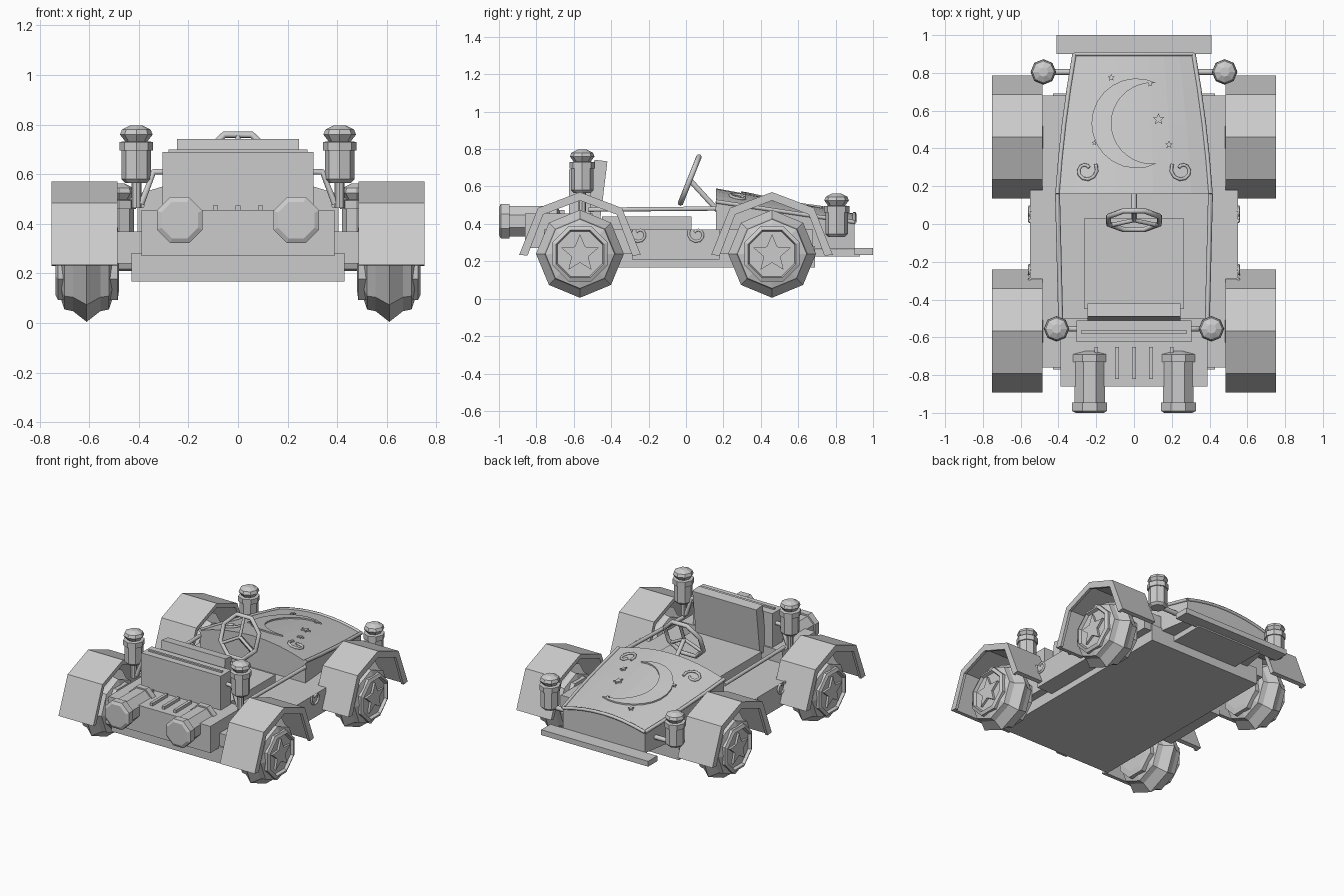
import bpy, bmesh
from math import sin, cos, pi, radians, sqrt
from mathutils import Vector, Matrix

if "Cube" in bpy.data.objects:
    bpy.data.objects.remove(bpy.data.objects["Cube"])


def finish(name, bm):
    bmesh.ops.recalc_face_normals(bm, faces=bm.faces)
    me = bpy.data.meshes.new(name)
    bm.to_mesh(me)
    bm.free()
    ob = bpy.data.objects.new(name, me)
    bpy.context.collection.objects.link(ob)
    return ob


def box(name, x0, x1, y0, y1, z0, z1, tilt=0):
    bm = bmesh.new()
    c = Vector(((x0 + x1) / 2, (y0 + y1) / 2, (z0 + z1) / 2))
    m = Matrix.Translation(c) @ Matrix.Rotation(tilt, 4, 'X') @ \
        Matrix.Diagonal((abs(x1 - x0), y1 - y0, z1 - z0, 1))
    bmesh.ops.create_cube(bm, size=1, matrix=m)
    return finish(name, bm)


def loft(name, loops, close=False):
    """Skin equal-length closed loops; cap the ends unless close joins last to first."""
    bm = bmesh.new()
    rings = [[bm.verts.new(p) for p in lp] for lp in loops]
    n = len(rings[0])
    pairs = list(zip(rings, rings[1:])) + ([(rings[-1], rings[0])] if close else [])
    for a, b in pairs:
        for i in range(n):
            j = (i + 1) % n
            bm.faces.new((a[i], a[j], b[j], b[i]))
    if not close:
        bm.faces.new(rings[0])
        bm.faces.new(rings[-1])
    return finish(name, bm)


def lathe(name, prof, at, axis='z', n=8, phase=0.0):
    """Turn (radius, height) pairs round an axis through 'at'."""
    x, y, z = at
    loops = []
    for r, h in prof:
        lp = []
        for i in range(n):
            a = phase + 2 * pi * i / n
            u, v = r * cos(a), r * sin(a)
            lp.append({'x': (x + h, y + u, z + v), 'y': (x + u, y + h, z + v),
                       'z': (x + u, y + v, z + h)}[axis])
        loops.append(lp)
    return loft(name, loops)


def tube(name, pts, r, cyclic=False):
    cu = bpy.data.curves.new(name, 'CURVE')
    cu.dimensions = '3D'
    cu.bevel_depth = r
    cu.bevel_resolution = 1
    cu.use_fill_caps = True
    sp = cu.splines.new('POLY')
    sp.points.add(len(pts) - 1)
    for p, q in zip(sp.points, pts):
        p.co = (*q, 1)
    sp.use_cyclic_u = cyclic
    ob = bpy.data.objects.new(name, cu)
    bpy.context.collection.objects.link(ob)
    return ob


def star(r, n=5, turn=pi / 2):
    return [((r if i % 2 == 0 else r * .45) * cos(turn + i * pi / n),
             (r if i % 2 == 0 else r * .45) * sin(turn + i * pi / n)) for i in range(2 * n)]


def swirl(r):
    return [(r * (1 - .065 * i) * cos(2.6 + i * .62), r * (1 - .065 * i) * sin(2.6 + i * .62))
            for i in range(11)]


# hood shape: half width, side height and crown height along its length
def hood_w(y):
    t = (y - .16) / .74
    return .405 - .05 * t - .04 * t * t


def hood_z(x, y):
    t = (y - .16) / .74
    side, crown = .52 - .11 * t, .59 - .135 * t
    return crown - (crown - side) * min(1, (x / hood_w(y)) ** 2)


# chassis and body
box("chassis", -.43, .43, -.77, .69, .167, .283)
box("floor", -.4, .4, -.76, .68, .27, .37)
box("rear_body", -.39, .39, -.86, -.5, .27, .455)
box("bulkhead", -.305, .305, -.625, -.51, .37, .69)
box("bulkhead_trim", -.28, .28, -.58, -.565, .68, .7)
box("seat_back", -.245, .245, -.51, -.44, .41, .74, radians(-7))
box("seat_cushion", -.265, .265, -.45, .03, .36, .44)
box("bumper", -.41, .41, .9, 1.0, .235, .272)
box("bumper_mount", -.25, .25, .65, .93, .225, .262)
for i, x in enumerate((-.2, -.09, 0, .09, .2)):
    box("rear_slat", x - .01, x + .01, -.82, -.65, .44, .475)

# hood
loops = []
for k in range(5):
    y = .16 + .74 * k / 4
    w = hood_w(y)
    xs = [w * (1 - i / 4) for i in range(9)]
    loops.append([(x, y, hood_z(x, y)) for x in xs] + [(-w, y, .265), (w, y, .265)])
loft("hood", loops)
front = [(hood_w(.9) * (i / 4 - 1), .9, hood_z(hood_w(.9) * (i / 4 - 1), .9)) for i in range(9)]
tube("hood_front_trim", front, .011)

# crescent on the hood
outer, inner = [], []
for i in range(17):
    s = i / 8 - 1
    a, b = pi - s * radians(116.5), pi - s * radians(83)
    outer.append((.013 + .238 * cos(a), .533 + .238 * sin(a)))
    inner.append((.094 + .214 * cos(b), .533 + .214 * sin(b)))
loft("hood_crescent", [[(*o, hood_z(*o) + .009), (*q, hood_z(*q) + .009),
                        (*q, hood_z(*q) - .01), (*o, hood_z(*o) - .01)]
                       for o, q in zip(outer, inner)])
for cx, cy, r in ((-.12, .775, .02), (.13, .555, .032), (.185, .42, .022),
                  (.085, .74, .015), (-.21, .43, .015)):
    pts = [(cx + u, cy + v) for u, v in star(r)]
    loft("hood_star", [[(x, y, hood_z(x, y) + d) for x, y in pts] for d in (-.01, .009)])

# steering wheel
c = Vector((0, .02, .635))
up = Vector((0, .37, .93)).normalized()
side = Vector((1, 0, 0))
rim = [c + .145 * (cos(a) * side + sin(a) * up) for a in [pi / 8 + i * pi / 4 for i in range(8)]]
tube("steering_rim", rim, .015, True)
for a in (pi / 2, pi * 7 / 6, pi * 11 / 6):
    tube("steering_spoke", [c, c + .14 * (cos(a) * side + sin(a) * up)], .011)
tube("steering_column", [c, (0, .18, .46)], .016)

# axles
for yc in (-.567, .46):
    lathe("axle", [(.03, -.55), (.03, .55)], (0, yc, .24), 'x')

LANTERN = [(.02, -.25), (.02, -.15), (.045, -.15), (.06, -.135), (.06, -.02), (.068, -.02),
           (.068, .015), (.045, .018), (.066, .045), (.058, .065), (.025, .082)]
TIRE = [(.14, -.105), (.185, -.09), (.192, -.055), (.235, 0), (.192, .055), (.185, .09), (.14, .105)]
HUB = [(.12, -.13), (.16, -.125), (.16, .115), (.138, .125), (.13, .105), (.11, .105)]

for s in (-1, 1):
    # side pods and sills
    box("side_pod", s * .38, s * .485, -.76, .68, .24, .37)
    box("sill", s * .4, s * .55, -.29, .18, .21, .37)
    for yc in (.06, -.35 + .1):
        tube("sill_swirl", [(s * .553, yc + u, .345 + v) for u, v in swirl(.05)], .008)
    # cockpit rail
    tube("cockpit_rail", [(s * .405, .16, .482), (s * .388, -.52, .476)], .013)
    # hood edge trim and swirls
    tube("hood_side_trim", [(s * hood_w(y), y, hood_z(hood_w(y), y))
                            for y in (.16, .35, .53, .72, .9)], .012)
    tube("hood_swirl", [(s * (.255 + u), .285 + v, hood_z(.255 + u, .285 + v) + .004)
                        for u, v in swirl(.062)], .009)
    # exhaust drums
    lathe("exhaust", [(.08, -1.0), (.1, -.99), (.1, -.945), (.088, -.945), (.088, -.73),
                      (.098, -.73), (.098, -.69), (.04, -.67), (.04, -.62)],
          (s * .235, 0, .415), 'y', 8, pi / 8)
    # lanterns with struts
    lathe("rear_lantern", LANTERN, (s * .41, -.555, .715))
    tube("rear_lantern_bracket", [(s * .39, -.555, .48), (s * .34, -.555, .61), (s * .29, -.555, .61)], .014)
    lathe("front_lantern", LANTERN[1:], (s * .48, .805, .48))
    tube("front_lantern_bracket", [(s * .48, .805, .345), (s * .32, .805, .345)], .016)

    for yc in (-.567, .46):
        # wheel
        lathe("tire", [(r, h) for r, h in TIRE], (s * .61, yc, .24), 'x', 8, 0)
        lathe("hub", [(r, s * h) for r, h in HUB], (s * .61, yc, .24), 'x', 8, pi / 8)
        loft("hub_star", [[(s * x, yc + u, .24 + v) for u, v in star(.105)] for x in (.70, .73)])

        # fender arch and its rim
        arch = [(-.325, .235), (-.225, .485), (0, .57), (.225, .485), (.325, .235)]

        def arch_loops(x0, x1, t):
            res = []
            for y, z in arch:
                k = 1 - t / sqrt(y * y + (z - .2) ** 2)
                yi, zi = y * k, .2 + (z - .2) * k
                res.append([(s * x0, yc + y, z), (s * x1, yc + y, z),
                            (s * x1, yc + yi, zi), (s * x0, yc + yi, zi)])
            return res
        loft("fender", arch_loops(.485, .74, .03))
        loft("fender_rim", arch_loops(.733, .752, .045))
